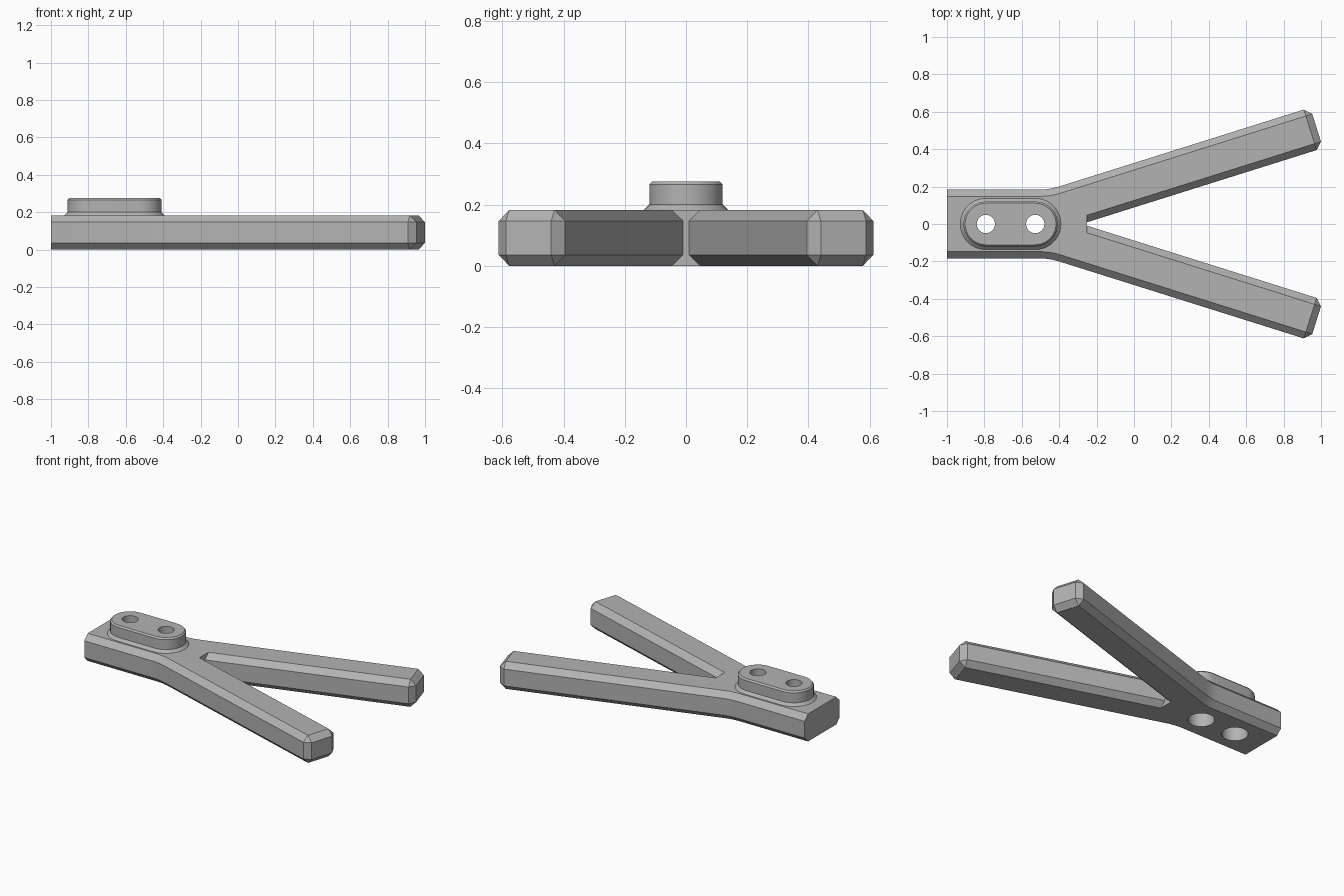
import bpy, bmesh, math
from mathutils import Vector

if "Cube" in bpy.data.objects:
    bpy.data.objects.remove(bpy.data.objects["Cube"])

grey = bpy.data.materials.new("mid_grey")
grey.diffuse_color = (0.45, 0.45, 0.45, 1)
grey.use_nodes = True
grey.node_tree.nodes["Principled BSDF"].inputs["Base Color"].default_value = grey.diffuse_color


def loft(name, rings):
    """Closed solid through rings given as (2D points, z)."""
    bm = bmesh.new()
    vs = [[bm.verts.new((p[0], p[1], z)) for p in pts] for pts, z in rings]
    n = len(vs[0])
    for a, b in zip(vs, vs[1:]):
        for i in range(n):
            j = (i + 1) % n
            bm.faces.new((a[i], a[j], b[j], b[i]))
    bm.faces.new(vs[0][::-1])
    bm.faces.new(vs[-1])
    bmesh.ops.remove_doubles(bm, verts=bm.verts, dist=1e-5)
    bmesh.ops.recalc_face_normals(bm, faces=bm.faces)
    me = bpy.data.meshes.new(name)
    bm.to_mesh(me)
    bm.free()
    me.materials.append(grey)
    ob = bpy.data.objects.new(name, me)
    bpy.context.collection.objects.link(ob)
    return ob


# Forked plate: half outline, with a matching inset outline for the chamfers
H, C, HALF = 0.183, 0.036, 0.184
STEM_X, NOTCH_X, BEND = -1.0, -0.25, 0.055
d = Vector((0.954, 0.3)).normalized()      # arm direction
n = Vector((-d.y, d.x))                    # outward across the arm
tip_in = Vector((1.0105, 0.406))
tip_out = tip_in + n * 0.227


def at_x(p, x):
    return p + d * ((x - p.x) / d.x)


def bend(y, line_pt):
    """Rounded transition from the stem edge to the arm edge."""
    k = line_pt + d * ((y - line_pt.y) / d.y)
    a, b = k - Vector((BEND, 0)), k + d * BEND
    return [a * (1 - t) ** 2 + k * 2 * t * (1 - t) + b * t * t
            for t in (i / 6 for i in range(7))]


outer = [Vector((STEM_X, HALF))] + bend(HALF, tip_out) + [
    tip_out - d * C, tip_out - n * C, tip_in + n * C, tip_in - d * C,
    at_x(tip_in, NOTCH_X)]
io, ii = tip_out - n * C - d * C, tip_in + n * C - d * C
inset = [Vector((STEM_X, HALF - C))] + bend(HALF - C, io) + [
    io, io, ii, ii, at_x(ii, NOTCH_X)]


def mirrored(half):
    return [(p.x, p.y) for p in half] + [(p.x, -p.y) for p in reversed(half)]


full, small = mirrored(outer)[::-1], mirrored(inset)[::-1]
plate = loft("forked_plate", [(small, 0), (full, C), (full, H - C), (small, H)])

# Raised oblong boss with a flared foot and a chamfered rim
CX, S = -0.66, 0.132


def oblong(r, half=S, cx=CX, seg=20):
    pts = []
    for side in (1, -1):
        for i in range(seg + 1):
            a = math.pi * (i / seg - 0.5)
            pts.append((cx + side * (half + r * math.cos(a)), side * r * math.sin(a)))
    return pts


boss = loft("raised_boss", [(oblong(r), z) for r, z in (
    (0.137, 0.14), (0.137, H), (0.12, 0.2), (0.12, 0.266), (0.111, 0.276))])


# Stepped screw holes: wide below, narrow above
def circle(r, cx, seg=40):
    return [(cx + r * math.cos(2 * math.pi * i / seg),
             r * math.sin(2 * math.pi * i / seg)) for i in range(seg)]


holes = [loft("hole_cutter", [(circle(r, CX + s * S), z) for r, z in (
    (0.08, -0.1), (0.08, 0.2), (0.049, 0.2), (0.049, 0.4))]) for s in (-1, 1)]

# Merge the boss, cut the holes, remove the helpers
bpy.context.view_layer.objects.active = plate
plate.select_set(True)
for helper, op in [(boss, 'UNION')] + [(h, 'DIFFERENCE') for h in holes]:
    m = plate.modifiers.new("cut", 'BOOLEAN')
    m.operation, m.object, m.solver = op, helper, 'EXACT'
    bpy.ops.object.modifier_apply(modifier=m.name)
    bpy.data.objects.remove(helper)
bpy.ops.object.shade_smooth_by_angle(angle=math.radians(20))
